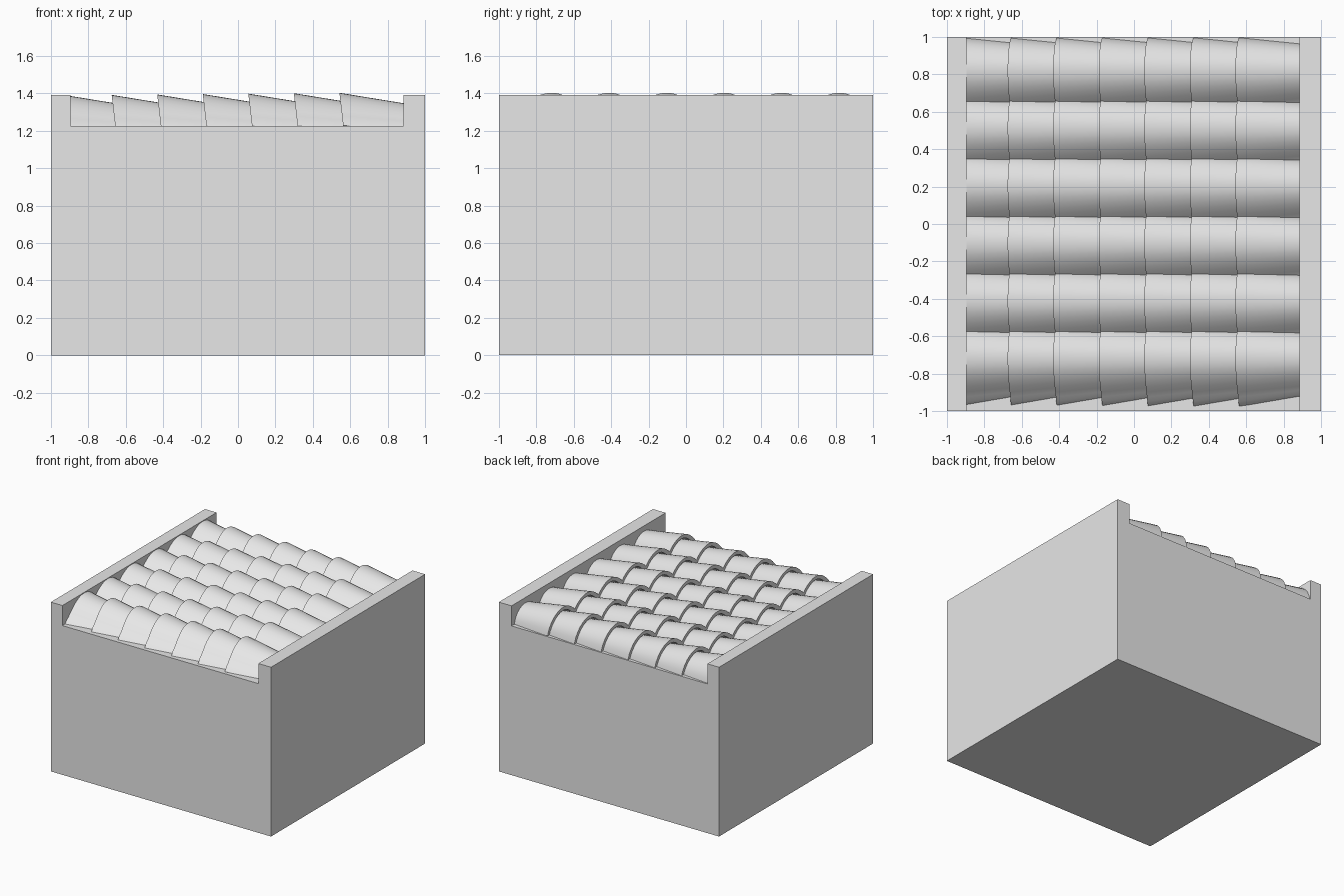
import bpy, bmesh, math

cube = bpy.data.objects.get("Cube")
if cube:
    bpy.data.objects.remove(cube, do_unlink=True)

grey = bpy.data.materials.new("plain_grey")
grey.use_nodes = True
colour = (0.8, 0.8, 0.8, 1)
grey.diffuse_color = colour
grey.node_tree.nodes["Principled BSDF"].inputs["Base Color"].default_value = colour


def loft(name, rings):
    """Mesh made by joining matching closed rings and capping both ends."""
    bm = bmesh.new()
    loops = [[bm.verts.new(p) for p in ring] for ring in rings]
    for a, b in zip(loops, loops[1:]):
        for i in range(len(a)):
            j = (i + 1) % len(a)
            bm.faces.new((a[i], a[j], b[j], b[i]))
    bm.faces.new(loops[0])
    bm.faces.new(loops[-1])
    bmesh.ops.recalc_face_normals(bm, faces=bm.faces)
    mesh = bpy.data.meshes.new(name)
    bm.to_mesh(mesh)
    bm.free()
    mesh.materials.append(grey)
    return mesh


def place(name, mesh, location=(0, 0, 0)):
    obj = bpy.data.objects.new(name, mesh)
    obj.location = location
    bpy.context.collection.objects.link(obj)


# Block with a raised parapet along each side of the roof
TOP, FLOOR = 1.39, 1.225
section = [(-1, 0), (1, 0), (1, TOP), (0.885, TOP), (0.885, FLOOR),
           (-0.895, FLOOR), (-0.895, TOP), (-1, TOP)]
place("building_block", loft("building_block",
      [[(x, y, z) for x, z in section] for y in (-1, 1)]))

# Roof tile: a lopsided arch with a flared lip, tapering downhill
LENGTH, HEIGHT = 0.345, 0.175
outer = [(-0.255, 0), (-0.23, 0.034), (-0.205, 0.052), (-0.18, 0.078),
         (-0.15, 0.107), (-0.12, 0.132), (-0.09, 0.151), (-0.06, 0.165),
         (-0.03, 0.173), (0, HEIGHT), (0.03, 0.173), (0.06, 0.164),
         (0.09, 0.148), (0.12, 0.124), (0.145, 0.092), (0.165, 0.05),
         (0.175, 0)]
inner = [(y * 0.88, z - 0.03) for y, z in reversed(outer)]


def tile_ring(x, width, height, drop):
    return [(x + 0.02 * (1 - z / HEIGHT), y * width, z * height - drop)
            for y, z in outer + inner]


tile = loft("roof_tile", [tile_ring(0, 1, 1, 0),
                          tile_ring(LENGTH, 0.82, 0.77, 0.016)])
tile.shade_smooth()
tile.set_sharp_from_angle(angle=math.radians(30))

# Six rows of seven overlapping tiles
for row in range(6):
    for step in range(7):
        place(f"roof_tile_{row + 1}_{step + 1}", tile,
              (-0.918 + 0.2433 * step, -0.718 + 0.3075 * row,
               1.214 + 0.0022 * step))
